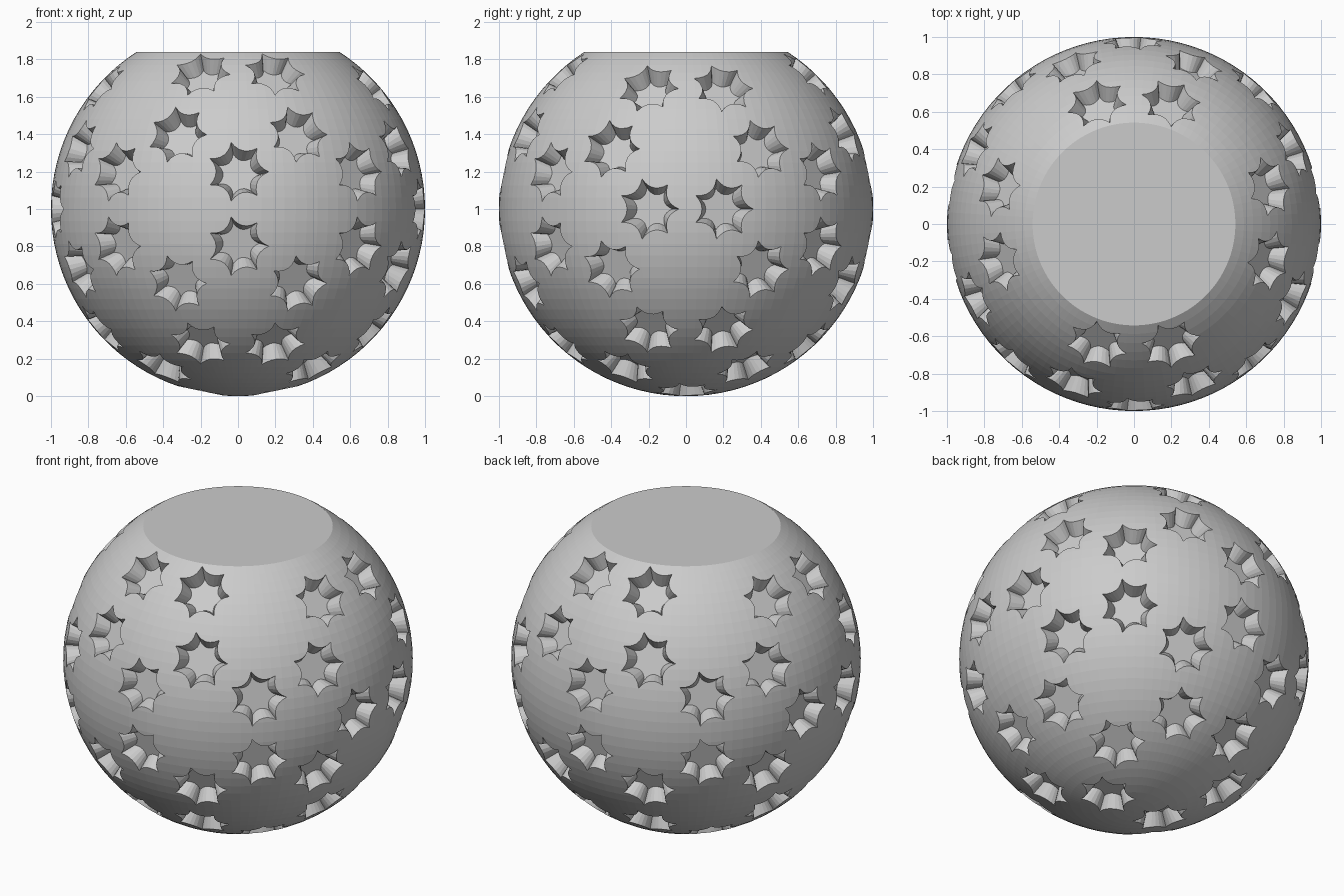
import bpy, bmesh, math
from mathutils import Vector

if "Cube" in bpy.data.objects:
    bpy.data.objects.remove(bpy.data.objects["Cube"])

PHI = (1 + 5 ** 0.5) / 2
CENTRE = Vector((0, 0, 1))
FLAT_Z = 1.84


def new_object(name, bm):
    bmesh.ops.recalc_face_normals(bm, faces=bm.faces)
    mesh = bpy.data.meshes.new(name)
    bm.to_mesh(mesh)
    bm.free()
    ob = bpy.data.objects.new(name, mesh)
    bpy.context.collection.objects.link(ob)
    return ob


def star_outline(tips=7, valley=0.69, steps=6):
    """Unit star with concave curved sides, first tip on +x."""
    pts = []
    for i in range(tips):
        a0, a1 = (2 * math.pi * k / tips for k in (i, i + 1))
        a = Vector((math.cos(a0), math.sin(a0)))
        b = Vector((math.cos(a1), math.sin(a1)))
        mid = (a + b).normalized() * valley
        c = 2 * mid - (a + b) / 2
        for s in range(steps):
            t = s / steps
            pts.append(a * (1 - t) ** 2 + c * 2 * t * (1 - t) + b * t * t)
    return pts


def hole_directions():
    """Corners of a football-shaped solid, without those near the flat top."""
    dirs = set()
    for base in ((0, 3 * PHI, 1), (1, 2 * PHI, 2 + PHI), (PHI, PHI ** 3, 2)):
        for k in range(3):
            p = base[k:] + base[:k]
            for sx in (1, -1):
                for sy in (1, -1):
                    for sz in (1, -1):
                        v = Vector((p[0] * sx, p[1] * sy, p[2] * sz)).normalized()
                        if v.z < 0.8:
                            dirs.add(tuple(round(c, 5) + 0.0 for c in v))
    return [Vector(d) for d in sorted(dirs)]


# Ball with a flat top
bm = bmesh.new()
bmesh.ops.create_uvsphere(bm, u_segments=100, v_segments=50, radius=1)
bmesh.ops.translate(bm, verts=bm.verts, vec=CENTRE)
cut = bmesh.ops.bisect_plane(bm, geom=bm.verts[:] + bm.edges[:] + bm.faces[:],
                             plane_co=(0, 0, FLAT_Z), plane_no=(0, 0, 1), clear_outer=True)
bmesh.ops.contextual_create(
    bm, geom=[e for e in cut["geom_cut"] if isinstance(e, bmesh.types.BMEdge)])
ball = new_object("ball_body", bm)

# Tapered star cutters, one tip of each pointing sideways around the ball
bm = bmesh.new()
outline = star_outline()
for n in hole_directions():
    east = Vector((0, 0, 1)).cross(n).normalized()
    north = n.cross(east)
    rings = []
    for height, radius in ((0.91, 0.115), (1.02, 0.188)):
        rings.append([bm.verts.new(CENTRE + n * height + (east * p.x + north * p.y) * radius)
                      for p in outline])
    low, high = rings
    bm.faces.new(low[::-1])
    bm.faces.new(high)
    for i in range(len(low)):
        j = (i + 1) % len(low)
        bm.faces.new((low[i], low[j], high[j], high[i]))
cutter = new_object("star_cutters", bm)
cutter.hide_render = True

# Carve the star pockets
mod = ball.modifiers.new("star_pockets", 'BOOLEAN')
mod.operation = 'DIFFERENCE'
mod.solver = 'EXACT'
mod.object = cutter
bpy.context.view_layer.objects.active = ball
ball.select_set(True)
bpy.ops.object.modifier_apply(modifier=mod.name)
bpy.data.objects.remove(cutter)
